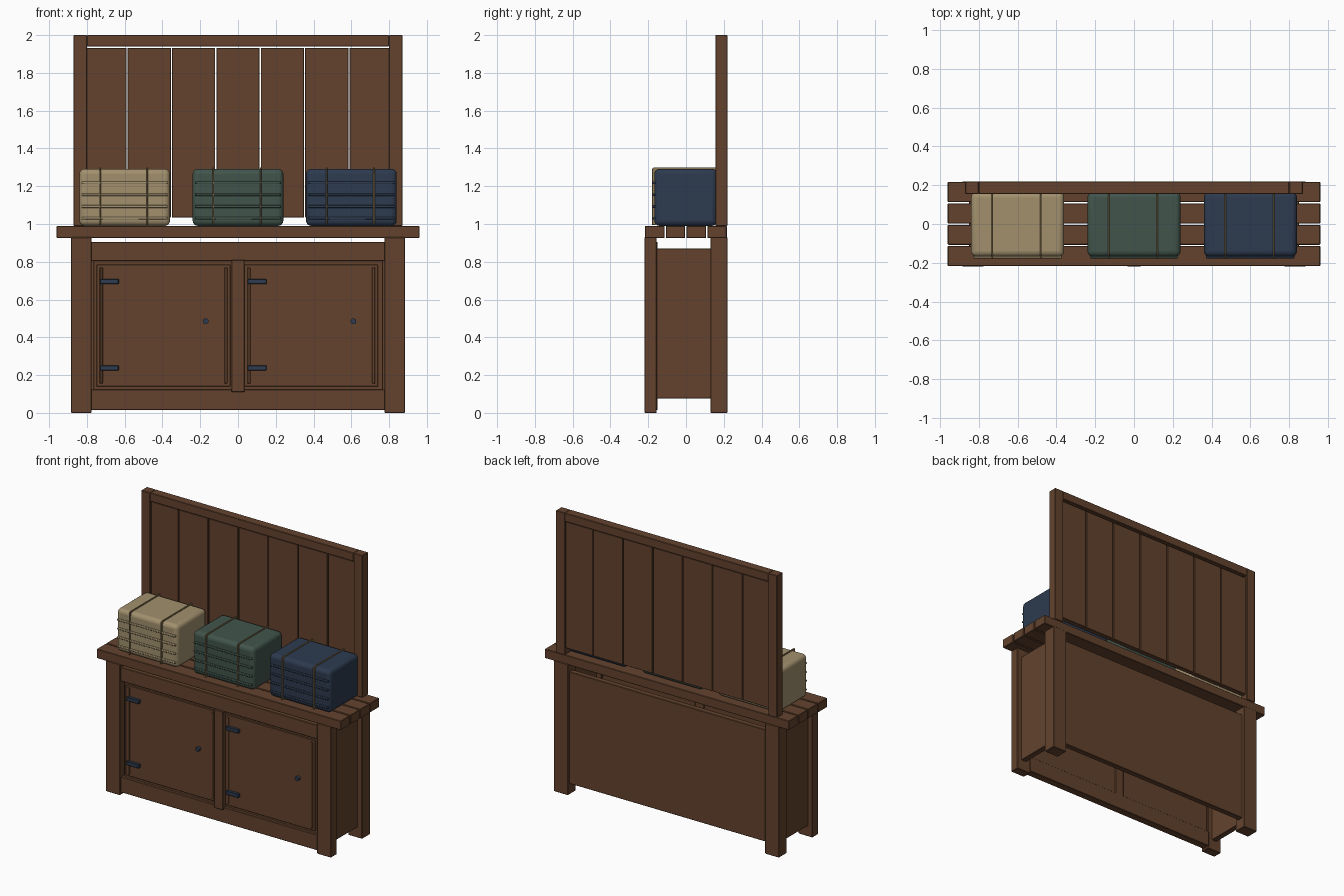
import bpy, math

cube = bpy.data.objects.get("Cube")
if cube:
    bpy.data.objects.remove(cube, do_unlink=True)


def material(name, rgb):
    m = bpy.data.materials.new(name)
    m.use_nodes = True
    m.diffuse_color = (*rgb, 1)
    bsdf = m.node_tree.nodes["Principled BSDF"]
    bsdf.inputs["Base Color"].default_value = (*rgb, 1)
    bsdf.inputs["Roughness"].default_value = 0.8
    return m


WOOD = material("brown wood", (0.125, 0.055, 0.027))
TAN = material("tan case", (0.36, 0.28, 0.155))
GREEN = material("green case", (0.053, 0.09, 0.072))
NAVY = material("navy", (0.026, 0.043, 0.078))
STRAP = material("strap leather", (0.27, 0.19, 0.09))


def box(name, x, y, z, mat=WOOD, bevel=0.003, segments=1):
    """Box from three (low, high) ranges, with bevelled edges."""
    bpy.ops.mesh.primitive_cube_add(size=1)
    ob = bpy.context.object
    ob.name = name
    ob.location = [(a + b) / 2 for a, b in (x, y, z)]
    ob.scale = [b - a for a, b in (x, y, z)]
    bpy.ops.object.transform_apply(location=False, rotation=False, scale=True)
    ob.data.materials.append(mat)
    if bevel:
        mod = ob.modifiers.new("Bevel", 'BEVEL')
        mod.width = bevel
        mod.segments = segments
    if segments > 1:
        bpy.ops.object.shade_smooth_by_angle(angle=math.radians(40))
    return ob


def span(side, a, b):
    """Range mirrored to the given side of x = 0."""
    return tuple(sorted((side * a, side * b)))


# Countertop planks
pitch = 0.11
for i in range(4):
    y = -0.217 + i * pitch
    box("counter_plank", (-0.96, 0.96), (y, y + pitch - 0.007), (0.925, 0.99))

# Legs, side panels and uprights of the back board
for side, label in ((1, "left"), (-1, "right")):
    box(label + "_front_leg", span(side, 0.775, 0.885), (-0.22, -0.155), (0, 0.93))
    box(label + "_back_leg", span(side, 0.775, 0.885), (0.13, 0.22), (0, 0.93))
    box(label + "_side_panel", span(side, 0.81, 0.85), (-0.157, 0.135), (0.075, 0.87))
    box(label + "_board_upright", span(side, 0.80, 0.87), (0.155, 0.22), (0.99, 2.0))

# Cabinet frame, open underneath
box("top_rail", (-0.78, 0.78), (-0.205, -0.15), (0.805, 0.905))
box("bottom_rail", (-0.78, 0.78), (-0.205, -0.15), (0.015, 0.125))
box("centre_stile", (-0.035, 0.035), (-0.22, -0.15), (0.11, 0.81))
box("back_panel", (-0.78, 0.78), (0.16, 0.20), (0.075, 0.87))

# Doors with edge battens, hinges and knobs
for x0, label in ((-0.765, "right"), (0.017, "left")):
    box(label + "_door_surround", (x0, x0 + 0.75), (-0.185, -0.155), (0.12, 0.81))
    box(label + "_door", (x0 + 0.015, x0 + 0.725), (-0.193, -0.16), (0.14, 0.785))
    for x in (x0 + 0.033, x0 + 0.693):
        box(label + "_door_batten", (x, x + 0.016), (-0.199, -0.17), (0.155, 0.77))
    for z in (0.225, 0.682):
        box(label + "_hinge", (x0 + 0.034, x0 + 0.134), (-0.213, -0.185),
            (z, z + 0.027), NAVY)
    bpy.ops.mesh.primitive_cylinder_add(
        vertices=16, radius=0.015, depth=0.03,
        location=(x0 + 0.594, -0.2, 0.485), rotation=(math.pi / 2, 0, 0))
    knob = bpy.context.object
    knob.name = label + "_knob"
    knob.data.materials.append(NAVY)
    bpy.ops.object.shade_smooth_by_angle(angle=math.radians(40))

# Back board planks and head rail
box("board_head_rail", (-0.80, 0.80), (0.155, 0.22), (1.94, 2.0))
width = 0.235
for i in range(7):
    x = (i - 3.5) * width
    box("board_plank", (max(x + 0.003, -0.802), min(x + width - 0.003, 0.802)),
        (0.17, 0.205), (1.035, 1.932), bevel=0.002)

# Travel cases with ribs and straps
cases = ((-0.60, TAN, "tan"), (0.0, GREEN, "green"), (0.60, NAVY, "navy"))
for cx, mat, label in cases:
    box(label + "_case", (cx - 0.24, cx + 0.24), (-0.168, 0.165), (0.99, 1.292),
        mat, bevel=0.028, segments=4)
    for i in range(4):
        z = 1.03 + i * 0.0625
        box(label + "_case_rib", (cx - 0.228, cx + 0.228), (-0.177, -0.15),
            (z - 0.007, z + 0.007), mat, bevel=0.004, segments=2)
    for x in (cx - 0.13, cx + 0.12):
        xs = (x - 0.004, x + 0.004)
        box(label + "_strap_top", xs, (-0.172, 0.165), (1.28, 1.3), STRAP, bevel=0.002)
        box(label + "_strap_front", xs, (-0.18, -0.16), (0.995, 1.295), STRAP, bevel=0.002)
